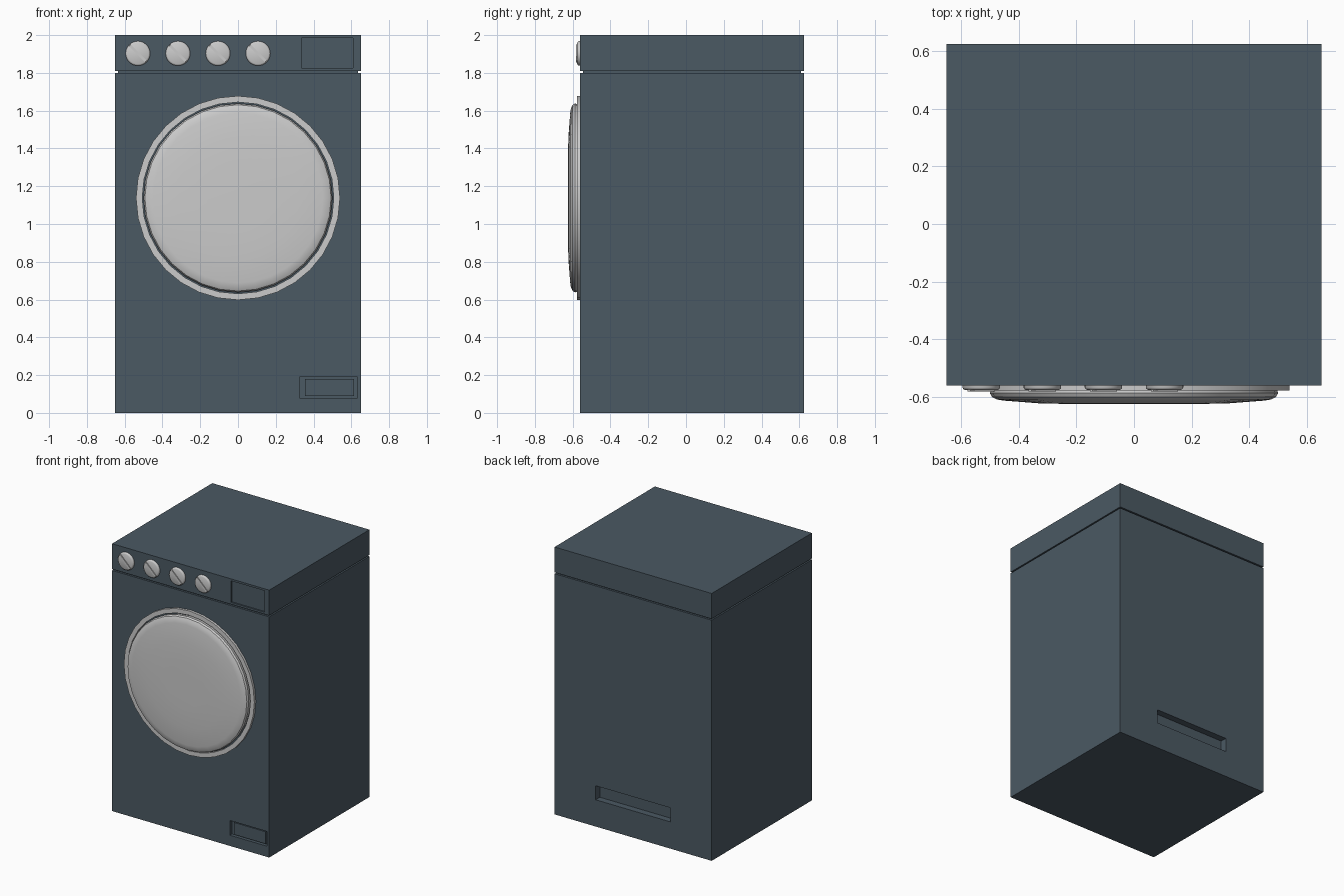
import bpy, bmesh, math
from mathutils import Matrix

if "Cube" in bpy.data.objects:
    bpy.data.objects.remove(bpy.data.objects["Cube"])

dark = bpy.data.materials.new("dark_enamel")
dark.diffuse_color = (0.07, 0.10, 0.125, 1)
dark.use_nodes = True
dark.node_tree.nodes["Principled BSDF"].inputs["Base Color"].default_value = dark.diffuse_color
FRONT, BACK = -0.56, 0.625


def finish(name, bm, mat=None, smooth=False):
    bmesh.ops.recalc_face_normals(bm, faces=bm.faces)
    me = bpy.data.meshes.new(name)
    bm.to_mesh(me)
    bm.free()
    ob = bpy.data.objects.new(name, me)
    bpy.context.collection.objects.link(ob)
    if mat:
        me.materials.append(mat)
    if smooth:
        bpy.ops.object.select_all(action='DESELECT')
        ob.select_set(True)
        bpy.context.view_layer.objects.active = ob
        bpy.ops.object.shade_smooth_by_angle(angle=math.radians(35))
    return ob


def box(name, x, y, z, mat=dark):
    bm = bmesh.new()
    bmesh.ops.create_cube(bm, size=1)
    for v in bm.verts:
        for i, (lo, hi) in enumerate((x, y, z)):
            v.co[i] = lo if v.co[i] < 0 else hi
    return finish(name, bm, mat)


def lathe(name, cx, cz, profile, sides, closed=False):
    """Revolve (radius, y) points around a front-to-back axis."""
    bm = bmesh.new()
    rings = []
    for r, y in profile:
        rings.append([bm.verts.new((cx + r * math.cos(a), y, cz + r * math.sin(a)))
                      for a in (2 * math.pi * k / sides for k in range(sides))])
    pairs = list(zip(rings, rings[1:]))
    if closed:
        pairs.append((rings[-1], rings[0]))
    for a, b in pairs:
        for k in range(sides):
            n = (k + 1) % sides
            bm.faces.new((a[k], a[n], b[n], b[k]))
    if not closed:
        bm.faces.new(rings[0])
        bm.faces.new(rings[-1])
    return finish(name, bm, smooth=True)


def cut(target, x, y, z):
    """Carve a box-shaped recess."""
    cutter = box("cutter", x, y, z)
    cutter.hide_render = True
    m = target.modifiers.new("recess", 'BOOLEAN')
    m.operation, m.solver, m.object = 'DIFFERENCE', 'EXACT', cutter
    bpy.context.view_layer.objects.active = target
    bpy.ops.object.modifier_apply(modifier=m.name)
    bpy.data.objects.remove(cutter)


# cabinet with filter recess in front and vent recess behind
body = box("cabinet", (-0.65, 0.65), (FRONT, BACK), (0, 1.80))
cut(body, (0.325, 0.632), (-0.7, FRONT + 0.025), (0.08, 0.19))
cut(body, (-0.31, 0.31), (BACK - 0.05, 0.8), (0.20, 0.305))
box("filter_cover", (0.355, 0.615), (FRONT + 0.008, FRONT + 0.03), (0.09, 0.18))

# shadow gap and control panel top with a display recess
box("panel_gap", (-0.635, 0.635), (FRONT + 0.015, BACK - 0.015), (1.79, 1.82))
top = box("control_panel", (-0.65, 0.65), (FRONT, BACK), (1.81, 2.0))
cut(top, (0.335, 0.61), (-0.7, FRONT + 0.01), (1.825, 1.985))

# door: flat ring and shallow dome
lathe("door_ring", 0, 1.138, [(0.54, FRONT + 0.01), (0.54, -0.578),
                              (0.507, -0.578), (0.507, FRONT + 0.01)], 32, True)
lathe("door_dome", 0, 1.138, [(0.495, FRONT + 0.01), (0.497, -0.575), (0.50, -0.587),
                              (0.493, -0.600), (0.475, -0.609), (0.45, -0.613),
                              (0.32, -0.623), (0.16, -0.625)], 32)

# four dials, each with a diagonal grip
for i in range(4):
    cx, cz = -0.53 + 0.212 * i, 1.903
    lathe(f"dial_{i + 1}", cx, cz, [(0.065, FRONT + 0.01), (0.065, -0.568),
                                    (0.062, -0.573), (0.056, -0.576)], 32)
    bm = bmesh.new()
    bmesh.ops.create_cube(bm, size=1, matrix=Matrix.Translation((cx, -0.573, cz))
                          @ Matrix.Rotation(math.radians(45), 4, 'Y')
                          @ Matrix.Diagonal((0.12, 0.018, 0.014, 1)))
    finish(f"dial_grip_{i + 1}", bm)
